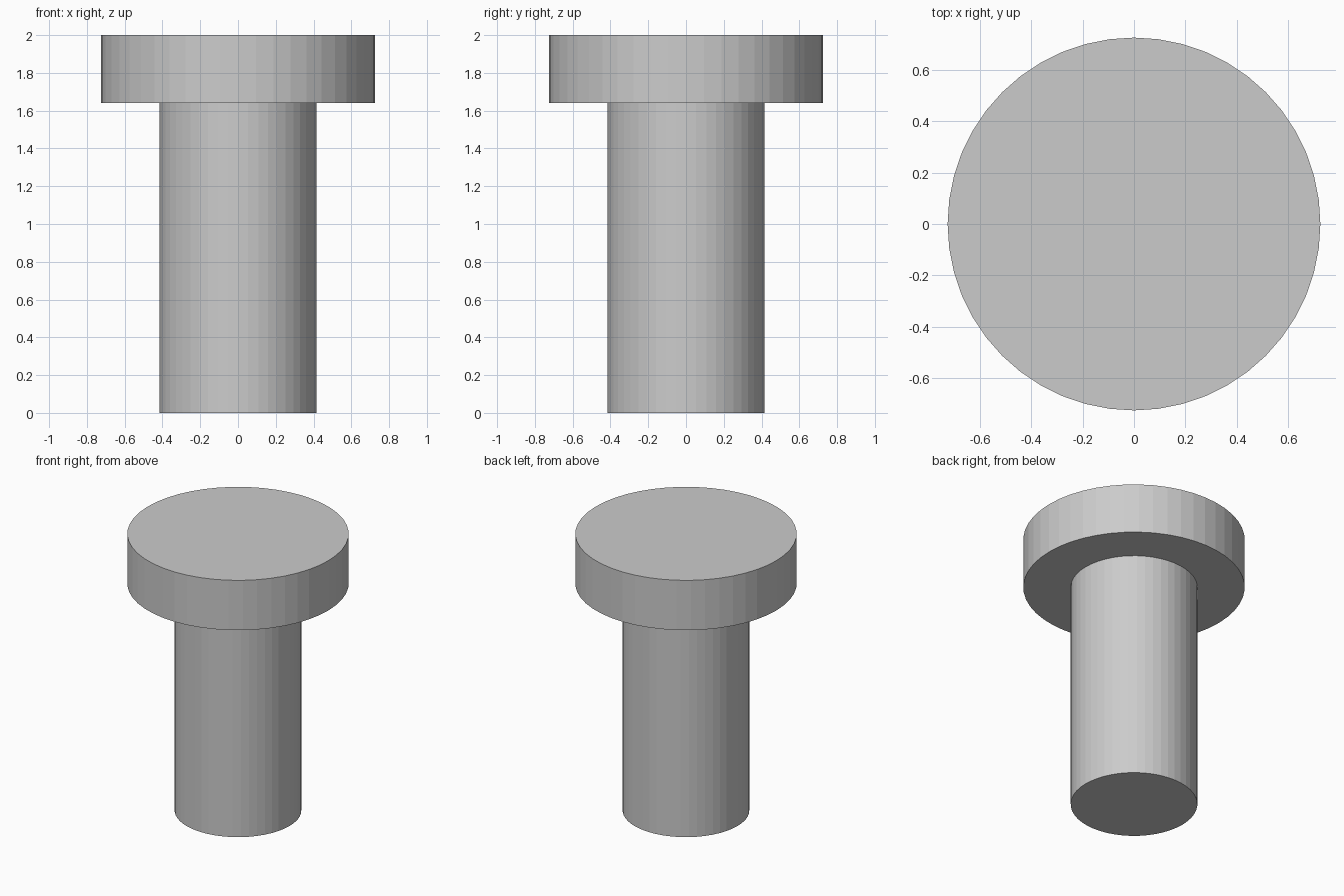
import bpy
import bmesh
from math import pi

if "Cube" in bpy.data.objects:
    bpy.data.objects.remove(bpy.data.objects["Cube"])

SIDES = 48

# Half outline (radius, height): shaft, underside of head, head
profile = [(0, 0), (0.415, 0), (0.415, 1.64), (0.725, 1.64), (0.725, 2), (0, 2)]

bm = bmesh.new()
# Spin the shaft and head outline into one closed solid
verts = [bm.verts.new((r, 0, z)) for r, z in profile]
edges = [bm.edges.new(pair) for pair in zip(verts, verts[1:])]
bmesh.ops.spin(bm, geom=verts + edges, cent=(0, 0, 0), axis=(0, 0, 1),
               angle=2 * pi, steps=SIDES, use_merge=True)
bmesh.ops.remove_doubles(bm, verts=bm.verts, dist=1e-4)
# Merge the end fans into single flat caps
for z in (0, 2):
    cap = [f for f in bm.faces if all(abs(v.co.z - z) < 1e-4 for v in f.verts)]
    bmesh.ops.dissolve_faces(bm, faces=cap, use_verts=False)
bmesh.ops.recalc_face_normals(bm, faces=bm.faces)

mesh = bpy.data.meshes.new("headed_pin")
bm.to_mesh(mesh)
bm.free()
bpy.context.collection.objects.link(bpy.data.objects.new("headed_pin", mesh))
